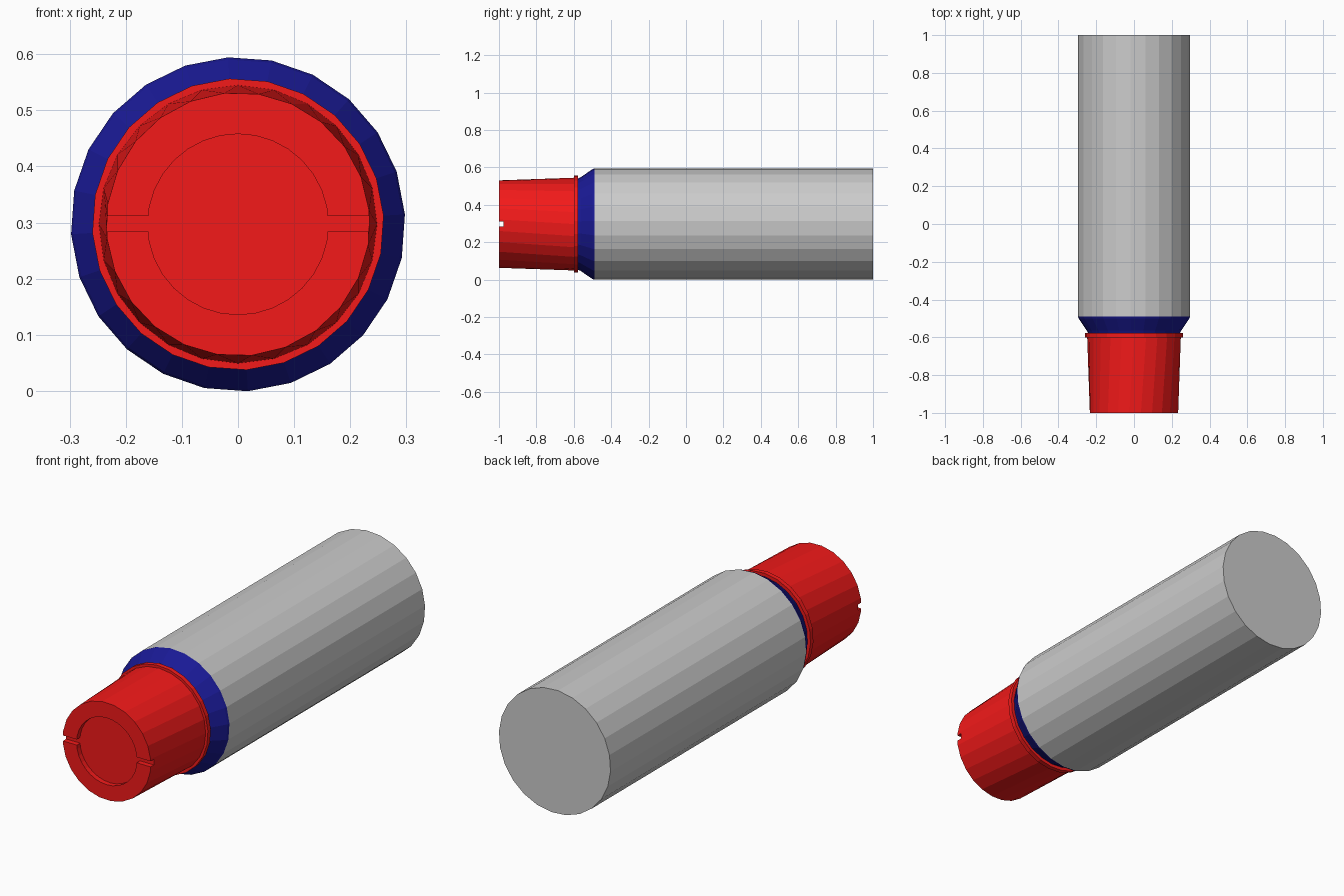
import bpy, bmesh, math

if "Cube" in bpy.data.objects:
    bpy.data.objects.remove(bpy.data.objects["Cube"])

CZ = 0.297      # height of the long axis
SIDES = 24


def paint(obj, name, color):
    mat = bpy.data.materials.new(name)
    mat.diffuse_color = color
    mat.use_nodes = True
    mat.node_tree.nodes["Principled BSDF"].inputs["Base Color"].default_value = mat.diffuse_color
    obj.data.materials.append(mat)


def lathe(name, profile, sides=SIDES):
    """Capped solid around the y axis from (y, radius, phase in degrees) rings."""
    bm = bmesh.new()
    rings = []
    for y, r, phase in profile:
        ring = []
        for i in range(sides):
            a = math.radians(phase) + math.tau * i / sides
            ring.append(bm.verts.new((r * math.cos(a), y, CZ + r * math.sin(a))))
        rings.append(ring)
    for lo, hi in zip(rings, rings[1:]):
        for i in range(sides):
            j = (i + 1) % sides
            bm.faces.new((lo[i], lo[j], hi[j], hi[i]))
    bm.faces.new(rings[0])
    bm.faces.new(rings[-1])
    bmesh.ops.recalc_face_normals(bm, faces=bm.faces)
    mesh = bpy.data.meshes.new(name)
    bm.to_mesh(mesh)
    bm.free()
    obj = bpy.data.objects.new(name, mesh)
    bpy.context.collection.objects.link(obj)
    return obj


def cut(target, cutter):
    """Apply a boolean difference and remove the cutter."""
    mod = target.modifiers.new("cut", 'BOOLEAN')
    mod.operation = 'DIFFERENCE'
    mod.solver = 'EXACT'
    mod.object = cutter
    bpy.context.view_layer.objects.active = target
    bpy.ops.object.modifier_apply(modifier=mod.name)
    bpy.data.objects.remove(cutter, do_unlink=True)


red = (0.9, 0.01, 0.01, 1)
navy = (0.01, 0.01, 0.3, 1)

# Long grey barrel
lathe("barrel", [(-0.49, 0.298, 3.4), (1.0, 0.298, 3.4)])

# Dark blue tapered shoulder
shoulder = lathe("shoulder", [(-0.58, 0.243, 3.4), (-0.565, 0.25, 3.4),
                              (-0.50, 0.294, 3.4), (-0.49, 0.298, 3.4)])
paint(shoulder, "navy", navy)

# Thin red flange
flange = lathe("flange", [(-0.60, 0.26, 3.4), (-0.578, 0.26, 3.4)])
paint(flange, "flange_red", red)

# Red tapered cap with a round recess and a slot across its rim
cap = lathe("cap", [(-1.0, 0.235, 6), (-0.595, 0.248, 0)])
paint(cap, "cap_red", red)
FLOOR = -0.975
cut(cap, lathe("recess_cutter", [(-1.1, 0.161, 0), (FLOOR, 0.161, 0)], 32))
bpy.ops.mesh.primitive_cube_add(size=1, location=(0, FLOOR - 0.1, CZ + 0.001))
slot = bpy.context.object
slot.name = "slot_cutter"
slot.scale = (0.8, 0.2, 0.027)
bpy.context.view_layer.update()
cut(cap, slot)
